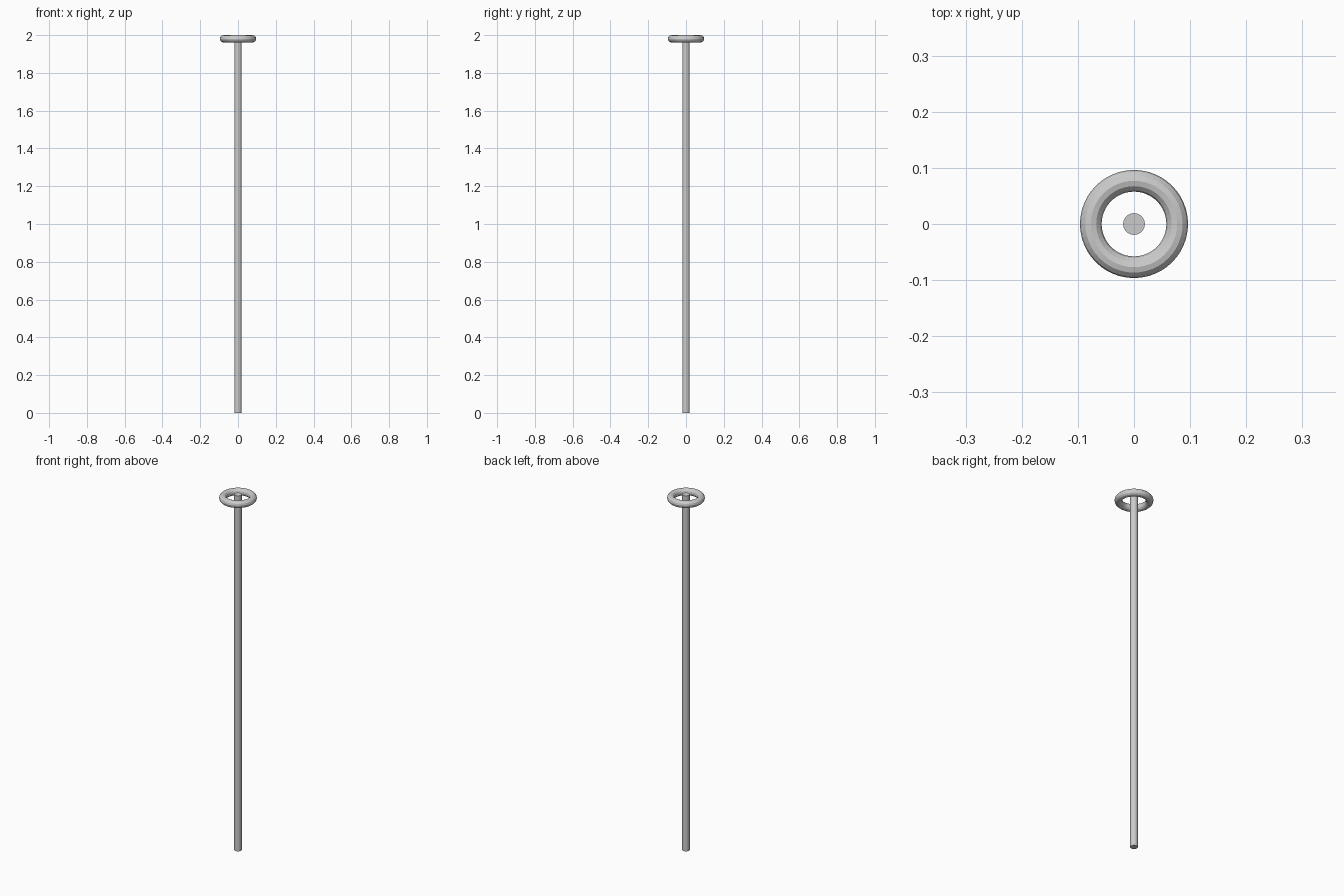
import bpy

if "Cube" in bpy.data.objects:
    bpy.data.objects.remove(bpy.data.objects["Cube"])

# Long round pole
bpy.ops.mesh.primitive_cylinder_add(vertices=32, radius=0.0193, depth=2.0, location=(0, 0, 1.0))
pole = bpy.context.object
pole.name = "pole"
bpy.ops.object.shade_smooth_by_angle()

# Ring floating around the top of the pole, faceted tube
bpy.ops.mesh.primitive_torus_add(major_segments=48, minor_segments=12,
                                 major_radius=0.077, minor_radius=0.0193,
                                 location=(0, 0, 1.98))
ring = bpy.context.object
ring.name = "top_ring"
